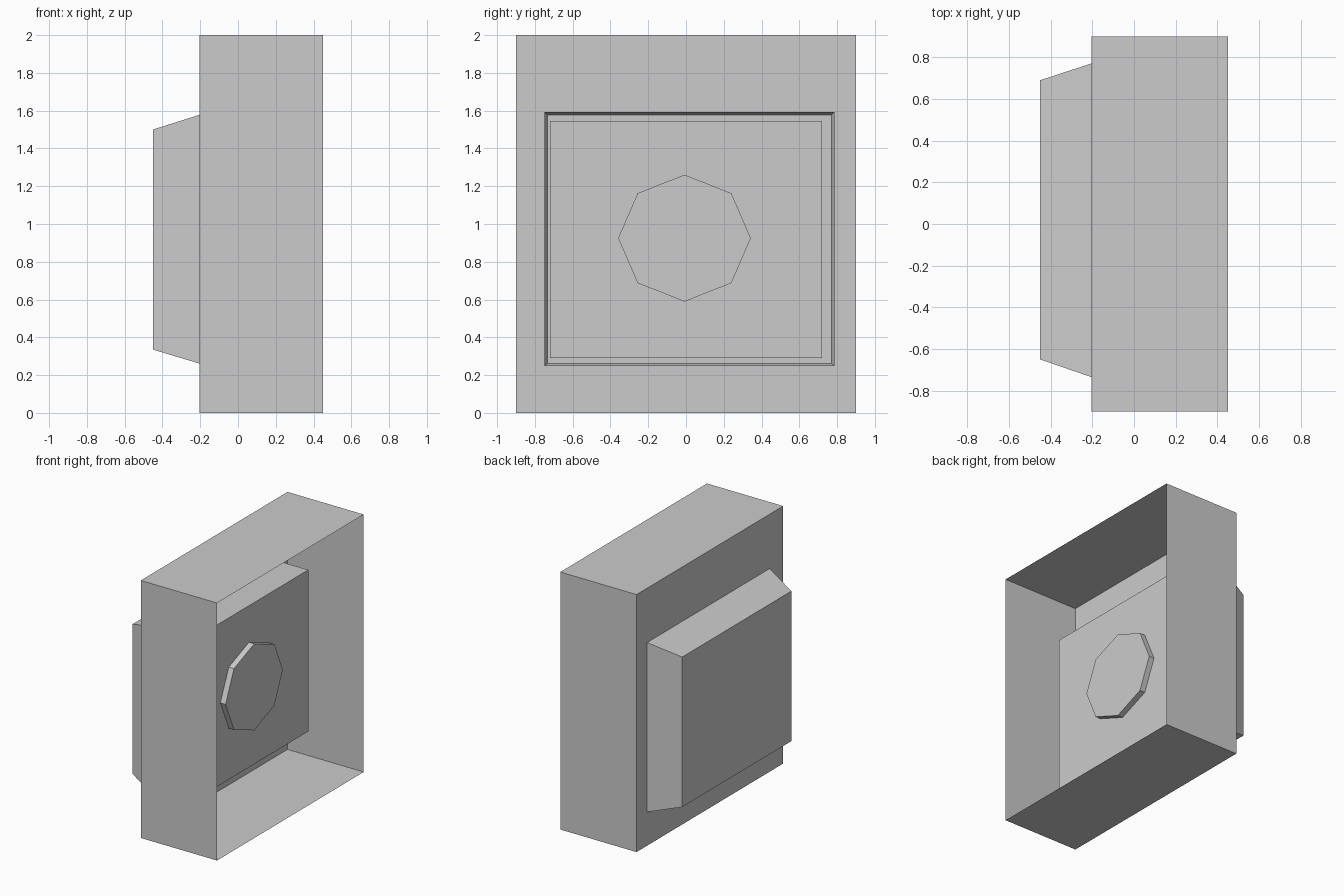
import bpy, bmesh, math
from mathutils import Vector

cube = bpy.data.objects.get("Cube")
if cube:
    bpy.data.objects.remove(cube, do_unlink=True)

GREY = (0.6, 0.6, 0.6)
mat = bpy.data.materials.new("light grey")
mat.use_nodes = True
mat.diffuse_color = (*GREY, 1)
mat.node_tree.nodes["Principled BSDF"].inputs["Base Color"].default_value = (*GREY, 1)


def rect(x, y0, y1, z0, z1):
    """Corner loop of an upright rectangle at depth x."""
    return [(x, y0, z0), (x, y1, z0), (x, y1, z1), (x, y0, z1)]


def loft(name, back, front, cap_front):
    """Join two matching loops with walls, closing the back and optionally the front."""
    bm = bmesh.new()
    a = [bm.verts.new(Vector(p)) for p in back]
    b = [bm.verts.new(Vector(p)) for p in front]
    n = len(a)
    for i in range(n):
        j = (i + 1) % n
        bm.faces.new((a[i], a[j], b[j], b[i]))
    bm.faces.new(a[::-1])
    if cap_front:
        bm.faces.new(b)
    mesh = bpy.data.meshes.new(name)
    bm.to_mesh(mesh)
    bm.free()
    mesh.materials.append(mat)
    obj = bpy.data.objects.new(name, mesh)
    bpy.context.collection.objects.link(obj)
    return obj


# Outer casing: thin-walled tray, open towards +x
loft("casing", rect(-0.205, -0.9, 0.9, 0, 2), rect(0.45, -0.9, 0.9, 0, 2), False)

# Tapered rear housing, its open rim poking slightly through the casing
loft("rear_housing", rect(-0.45, -0.65, 0.69, 0.335, 1.5),
     rect(-0.16, -0.75, 0.785, 0.248, 1.592), False)

# Block inside the casing
loft("inner_block", rect(-0.2, -0.72, 0.72, 0.29, 1.545),
     rect(0.1, -0.72, 0.72, 0.29, 1.545), True)


# Eight-sided raised disc on the block
def octagon(x):
    angles = [math.tau * i / 8 for i in range(8)]
    return [(x, -0.008 + 0.351 * math.cos(t), 0.925 + 0.336 * math.sin(t)) for t in angles]


loft("raised_disc", octagon(0.09), octagon(0.145), True)
